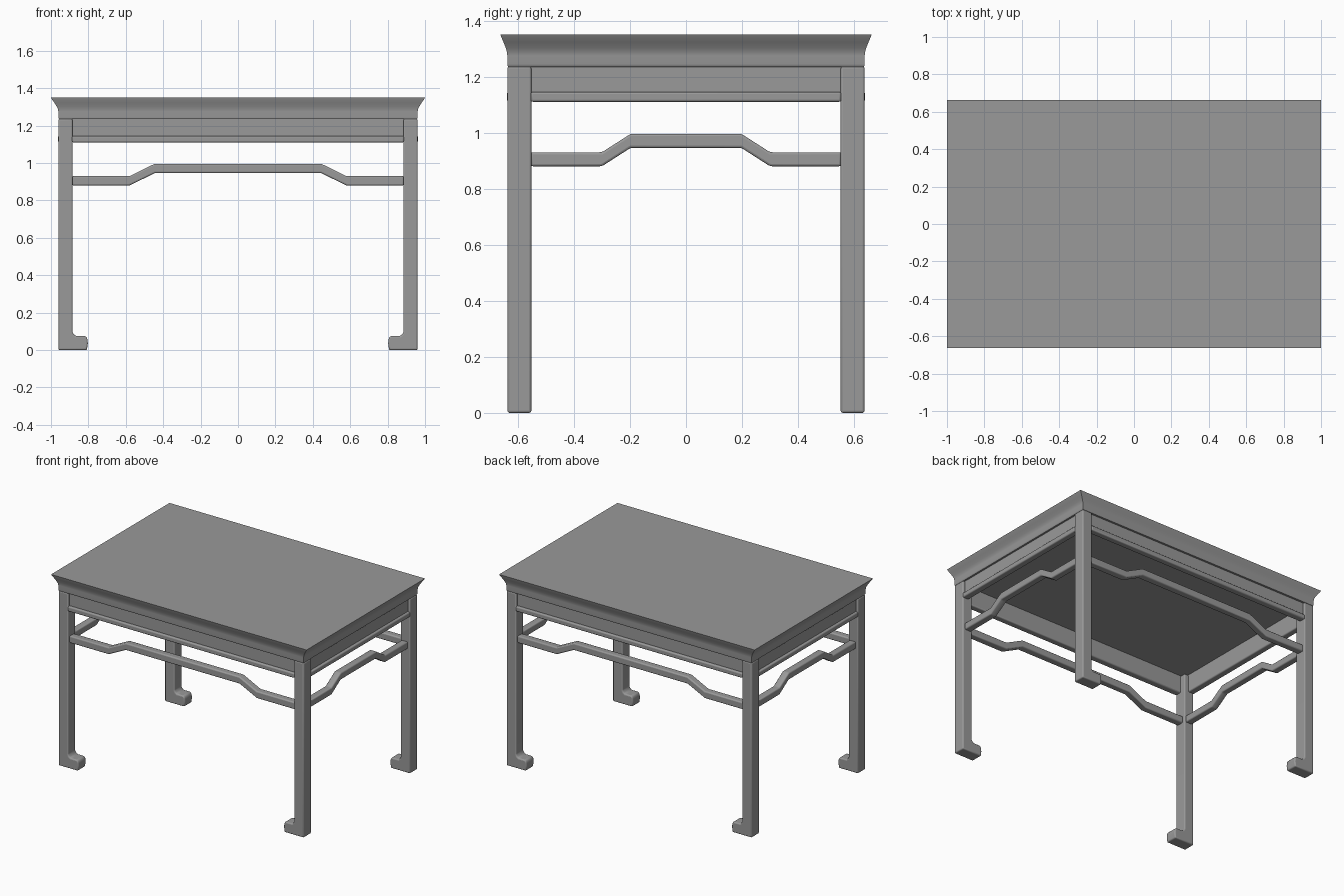
import bpy, bmesh
from mathutils import Vector

cube = bpy.data.objects.get("Cube")
if cube:
    bpy.data.objects.remove(cube, do_unlink=True)

GREY = (0.32, 0.32, 0.32, 1)
mat = bpy.data.materials.new("plain grey")
mat.use_nodes = True
mat.diffuse_color = GREY
mat.node_tree.nodes["Principled BSDF"].inputs["Base Color"].default_value = GREY


def finish(name, bm, bevel=0.0):
    bmesh.ops.recalc_face_normals(bm, faces=bm.faces)
    mesh = bpy.data.meshes.new(name)
    bm.to_mesh(mesh)
    bm.free()
    mesh.materials.append(mat)
    obj = bpy.data.objects.new(name, mesh)
    bpy.context.collection.objects.link(obj)
    if bevel:
        mod = obj.modifiers.new("soft edges", "BEVEL")
        mod.width, mod.segments = bevel, 3
        mod.limit_method = "ANGLE"
    bpy.ops.object.select_all(action="DESELECT")
    obj.select_set(True)
    bpy.context.view_layer.objects.active = obj
    bpy.ops.object.shade_smooth_by_angle(angle=0.7)
    return obj


def prism(name, outline, place, start, end, bevel=0.0):
    """Extrude a 2D outline; place(a, b, depth) turns it into a 3D point."""
    bm = bmesh.new()
    rings = [[bm.verts.new(place(a, b, d)) for a, b in outline] for d in (start, end)]
    n = len(outline)
    for ring in rings:
        bm.faces.new(ring)
    for i in range(n):
        j = (i + 1) % n
        bm.faces.new((rings[0][i], rings[0][j], rings[1][j], rings[1][i]))
    return finish(name, bm, bevel)


# Table top: rectangular rings following a flared cove moulding
bm = bmesh.new()
cove = [(0.0, 1.235), (0.07, 1.239), (0.1, 1.245), (0.1, 1.275), (0.14, 1.287),
        (0.3, 1.302), (0.6, 1.323), (0.9, 1.341), (1.0, 1.35)]
rings = []
for flare, z in cove:
    x, y = 0.956 + 0.044 * flare, 0.635 + 0.027 * flare
    rings.append([bm.verts.new(p) for p in
                  ((x, y, z), (-x, y, z), (-x, -y, z), (x, -y, z))])
bm.faces.new(rings[0])
bm.faces.new(rings[-1])
for low, high in zip(rings, rings[1:]):
    for i in range(4):
        j = (i + 1) % 4
        bm.faces.new((low[i], low[j], high[j], high[i]))
finish("table_top", bm)

# Legs with feet turned inward along the long side
leg = [(0.96, 0.0), (0.96, 1.236), (0.885, 1.236), (0.885, 0.1), (0.881, 0.087),
       (0.868, 0.075), (0.815, 0.075), (0.805, 0.062), (0.803, 0.035),
       (0.808, 0.0)]
for sx, side in ((1, "left"), (-1, "right")):
    for sy, end in ((-1, "front"), (1, "back")):
        prism(f"{end}_{side}_leg", leg,
              lambda a, b, d: Vector((sx * a, sy * d, b)), 0.552, 0.637, 0.008)

# Aprons, beads and stepped stretchers between the legs
sides = [("front", lambda a, b, d: Vector((a, -d, b)), 0.887, 0.637, 0.58, 0.445),
         ("back", lambda a, b, d: Vector((a, d, b)), 0.887, 0.637, 0.58, 0.445),
         ("left", lambda a, b, d: Vector((d, a, b)), 0.554, 0.96, 0.30, 0.197),
         ("right", lambda a, b, d: Vector((-d, a, b)), 0.554, 0.96, 0.30, 0.197)]
for name, place, half, outer, low_x, high_x in sides:
    def rect(z0, z1):
        return [(-half, z0), (half, z0), (half, z1), (-half, z1)]

    prism(name + "_apron", rect(1.12, 1.236), place, outer - 0.045, outer - 0.016)
    prism(name + "_apron_bead", rect(1.11, 1.145), place,
          outer - 0.045, outer + 0.002, 0.008)
    lower = [(-half, 0.88), (-low_x, 0.88), (-high_x, 0.946),
             (high_x, 0.946), (low_x, 0.88), (half, 0.88)]
    upper = [(a, b + 0.05) for a, b in reversed(lower)]
    prism(name + "_stretcher", lower + upper, place,
          outer - 0.066, outer - 0.016, 0.008)
